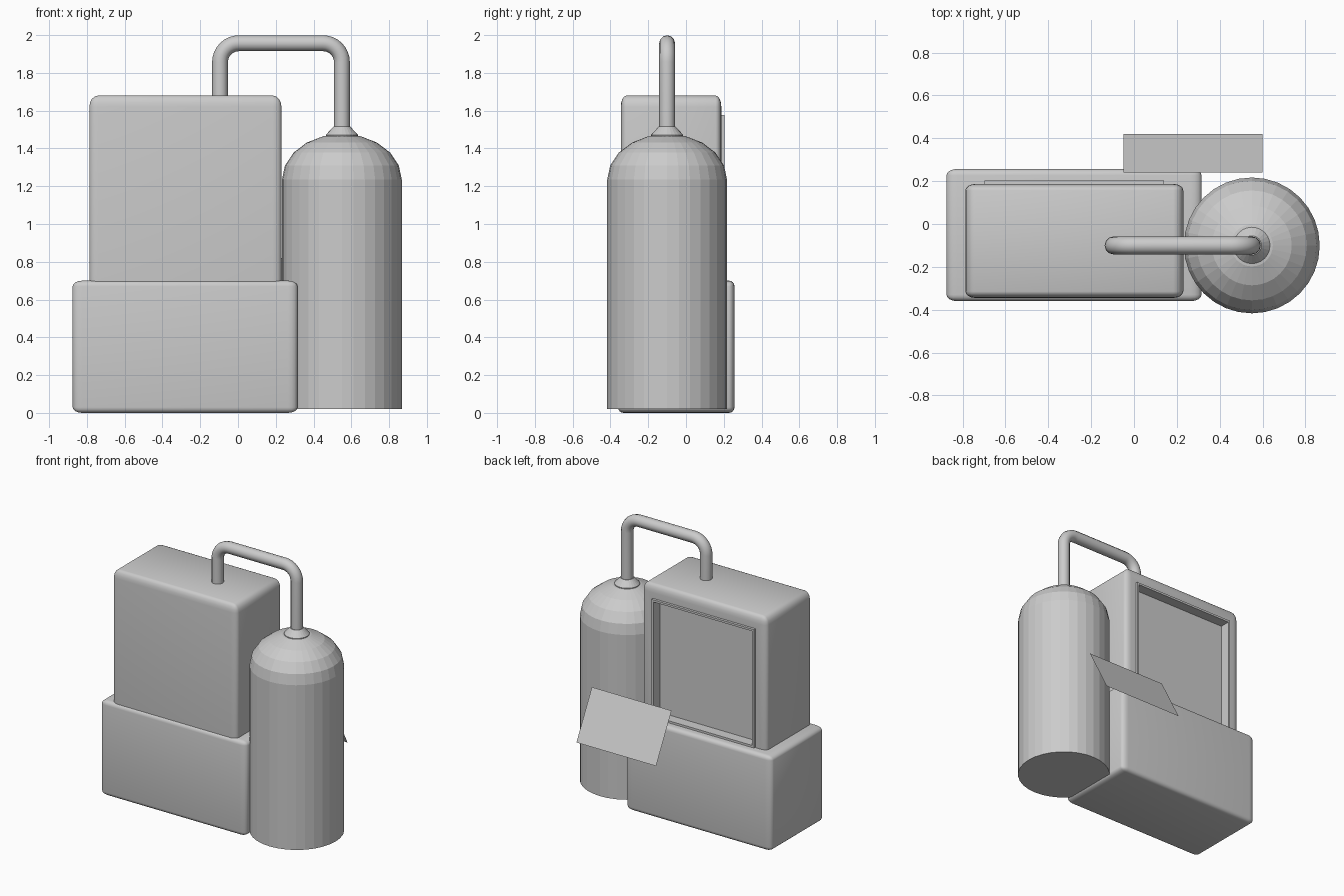
import bpy, bmesh
from math import sin, cos, pi
from mathutils import Vector

cube = bpy.data.objects.get("Cube")
if cube:
    bpy.data.objects.remove(cube, do_unlink=True)

GREY = (0.6, 0.6, 0.6, 1)
grey = bpy.data.materials.new("light_grey")
grey.use_nodes = True
grey.diffuse_color = GREY
grey.node_tree.nodes["Principled BSDF"].inputs["Base Color"].default_value = GREY


def finish(name, bm):
    bmesh.ops.recalc_face_normals(bm, faces=bm.faces)
    mesh = bpy.data.meshes.new(name)
    bm.to_mesh(mesh)
    bm.free()
    mesh.materials.append(grey)
    obj = bpy.data.objects.new(name, mesh)
    bpy.context.collection.objects.link(obj)
    return obj


def smooth(obj, angle=0.6):
    bpy.ops.object.select_all(action='DESELECT')
    obj.select_set(True)
    bpy.context.view_layer.objects.active = obj
    bpy.ops.object.shade_smooth_by_angle(angle=angle)


def rounded_box(low, high, round_by):
    """Box whose rounding differs per axis: bevel in scaled space, then scale back."""
    low, high, r = Vector(low), Vector(high), Vector(round_by)
    size, mid = high - low, (high + low) / 2
    bm = bmesh.new()
    bmesh.ops.create_cube(bm, size=1)
    bmesh.ops.scale(bm, verts=bm.verts, vec=[s / k for s, k in zip(size, r)])
    bmesh.ops.bevel(bm, geom=bm.edges[:], offset=1, segments=4, profile=0.5, affect='EDGES')
    bmesh.ops.scale(bm, verts=bm.verts, vec=r)
    bmesh.ops.translate(bm, verts=bm.verts, vec=mid)
    return bm


def lathe(name, profile, centre, sides=32):
    bm = bmesh.new()
    verts = [bm.verts.new((r, 0, z)) for r, z in profile]
    edges = [bm.edges.new(pair) for pair in zip(verts, verts[1:])]
    bmesh.ops.spin(bm, geom=verts + edges, cent=(0, 0, 0), axis=(0, 0, 1),
                   angle=2 * pi, steps=sides)
    bmesh.ops.remove_doubles(bm, verts=bm.verts, dist=0.0005)
    bmesh.ops.translate(bm, verts=bm.verts, vec=centre)
    return finish(name, bm)


# Lower housing
smooth(finish("base_housing", rounded_box((-0.875, -0.36, 0), (0.315, 0.257, 0.7),
                                          (0.05, 0.03, 0.03))))

# Upper housing with a thin raised rim around a recessed back panel
bm = rounded_box((-0.787, -0.345, 0.6), (0.23, 0.187, 1.68), (0.047, 0.03, 0.06))
back = max(bm.faces, key=lambda f: f.normal.y * f.calc_area())
for width, depth in ((0.06, 0), (0.001, 0.017), (0.022, 0), (0.001, -0.075)):
    bmesh.ops.inset_individual(bm, faces=[back], thickness=width)
    bmesh.ops.translate(bm, verts=back.verts, vec=(0, depth, 0))
smooth(finish("upper_housing", bm))

# Tank with a domed shoulder
TANK = (0.55, -0.1, 0)
RADIUS, SHOULDER, DOME, STEPS = 0.317, 1.235, 0.242, 5
dome = [(RADIUS * cos(i * pi / 2 / STEPS), SHOULDER + DOME * sin(i * pi / 2 / STEPS))
        for i in range(STEPS + 1)]
lathe("tank", [(0, 0.02), (RADIUS, 0.02)] + dome, TANK)

# Conical collar where the pipe enters the tank
lathe("pipe_collar", [(0, 1.45), (0.085, 1.45), (0.085, 1.472), (0.045, 1.515), (0, 1.515)],
      TANK, 24)

# Bent pipe from the housing to the tank
LEFT, RIGHT, TOP, BEND = -0.095, 0.55, 1.957, 0.1
path = [(LEFT, 1.62)]
for i in range(9):
    a = i * pi / 16
    path.append((LEFT + BEND * (1 - cos(a)), TOP - BEND * (1 - sin(a))))
path += [(LEFT + RIGHT - x, z) for x, z in reversed(path[1:])] + [(RIGHT, 1.48)]
curve = bpy.data.curves.new("pipe", 'CURVE')
curve.dimensions = '3D'
curve.bevel_depth = 0.042
curve.bevel_resolution = 4
curve.use_fill_caps = True
spline = curve.splines.new('POLY')
spline.points.add(len(path) - 1)
for point, (x, z) in zip(spline.points, path):
    point.co = (x, -0.1, z, 1)
curve.materials.append(grey)
pipe = bpy.data.objects.new("pipe", curve)
bpy.context.collection.objects.link(pipe)
bpy.ops.object.select_all(action='DESELECT')
pipe.select_set(True)
bpy.context.view_layer.objects.active = pipe
bpy.ops.object.convert(target='MESH')
smooth(bpy.context.view_layer.objects.active)

# Thin sloping plate behind the housing
bm = bmesh.new()
corners = [(-0.05, 0.24, 0.82), (0.6, 0.24, 0.82), (0.6, 0.42, 0.48), (-0.05, 0.42, 0.48)]
plate = bm.faces.new([bm.verts.new(c) for c in corners])
bmesh.ops.solidify(bm, geom=[plate], thickness=0.002)
finish("sloping_plate", bm)
